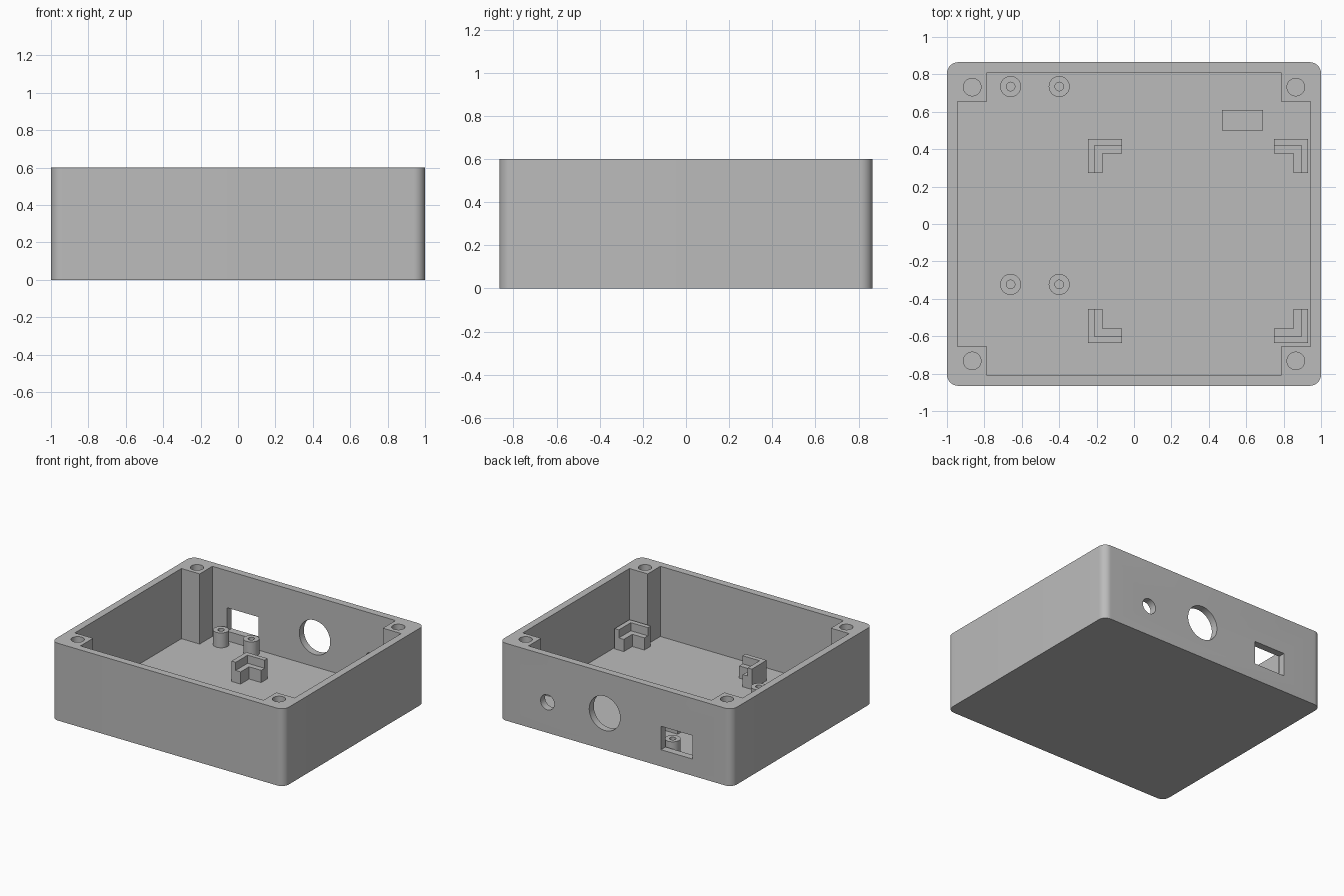
import bpy
import bmesh
from math import cos, sin, pi, radians
from mathutils import Matrix

cube = bpy.data.objects.get("Cube")
if cube:
    bpy.data.objects.remove(cube)

GREY = (0.5, 0.5, 0.5, 1)
plastic = bpy.data.materials.new("grey_plastic")
plastic.use_nodes = True
plastic.diffuse_color = GREY
plastic.node_tree.nodes["Principled BSDF"].inputs["Base Color"].default_value = GREY

# Main dimensions
W, D, H = 1.0, 0.865, 0.6
WALL, FLOOR = 0.056, 0.055
SINK = FLOOR - 0.005
SIGNS = [(1, 1), (-1, 1), (-1, -1), (1, -1)]


def prism(name, points, z0, z1, matrix=Matrix()):
    """Extrude a closed outline from z0 to z1."""
    bm = bmesh.new()
    face = bm.faces.new([bm.verts.new((x, y, z0)) for x, y in points])
    top = bmesh.ops.extrude_face_region(bm, geom=[face])["geom"]
    verts = [v for v in top if isinstance(v, bmesh.types.BMVert)]
    bmesh.ops.translate(bm, verts=verts, vec=(0, 0, z1 - z0))
    bmesh.ops.transform(bm, matrix=matrix, verts=bm.verts)
    bmesh.ops.recalc_face_normals(bm, faces=bm.faces)
    mesh = bpy.data.meshes.new(name)
    bm.to_mesh(mesh)
    bm.free()
    mesh.materials.append(plastic)
    obj = bpy.data.objects.new(name, mesh)
    bpy.context.scene.collection.objects.link(obj)
    return obj


def circle(x, y, r, n=48):
    return [(x + r * cos(2 * pi * i / n), y + r * sin(2 * pi * i / n)) for i in range(n)]


def rect(x0, x1, y0, y1):
    return [(x0, y0), (x1, y0), (x1, y1), (x0, y1)]


def cut(obj, cutter):
    """Subtract the cutter, bake the result and discard the cutter."""
    mod = obj.modifiers.new("cut", "BOOLEAN")
    mod.operation = "DIFFERENCE"
    mod.solver = "EXACT"
    mod.object = cutter
    graph = bpy.context.evaluated_depsgraph_get()
    graph.update()
    mesh = bpy.data.meshes.new_from_object(obj.evaluated_get(graph))
    obj.modifiers.clear()
    obj.data = mesh
    bpy.data.objects.remove(cutter)


def smooth(obj):
    obj.data.shade_smooth()
    obj.data.set_sharp_from_angle(angle=radians(30))


# Case body with rounded vertical corners
R = 0.06
outline = []
for k, (sx, sy) in enumerate(SIGNS):
    for i in range(13):
        a = pi / 2 * (k + i / 12)
        outline.append((sx * (W - R) + R * cos(a), sy * (D - R) + R * sin(a)))
case = prism("case_body", outline, 0, H)

# Cavity, leaving a square screw post in each corner
ix, iy, px, py = W - WALL, D - WALL, 0.787, 0.654
cavity = []
for k, (sx, sy) in enumerate(SIGNS):
    corner = [(ix, py), (px, py), (px, iy)]
    cavity += [(sx * x, sy * y) for x, y in (corner if k % 2 == 0 else corner[::-1])]
cut(case, prism("cavity_cutter", cavity, FLOOR, H + 0.1))

# Screw holes in the corner posts
for sx, sy in SIGNS:
    cut(case, prism("screw_cutter", circle(sx * 0.865, sy * 0.732, 0.047), 0.25, H + 0.1))

# Openings through the back wall: socket, large round, small round
upright = Matrix.Rotation(pi / 2, 4, "X")  # maps outline y to height, depth to -y
for shape in (rect(-0.66, -0.39, 0.13, 0.312),
              circle(0.093, 0.283, 0.133, 64),
              circle(0.585, 0.237, 0.059)):
    cut(case, prism("opening_cutter", shape, -D - 0.05, -D + WALL + 0.03, upright))
smooth(case)

# Hollow standoffs for the small circuit board
for x in (-0.66, -0.4):
    for y in (0.735, -0.323):
        post = prism("standoff", circle(x, y, 0.056), SINK, 0.17)
        cut(post, prism("standoff_cutter", circle(x, y, 0.023, 32), FLOOR + 0.01, 0.3))
        smooth(post)

# Four stepped corner holders: low ledge inside, raised lip outside
CX, CY, HX, HY, ARM = 0.342, -0.091, 0.589, 0.546, 0.182


def holder(name, sx, sy, thick, z0, z1):
    ell = [(0, 0), (ARM, 0), (ARM, thick), (thick, thick), (thick, ARM), (0, ARM)]
    prism(name, [(CX + sx * (HX - u), CY + sy * (HY - v)) for u, v in ell], z0, z1)


for sx, sy in SIGNS:
    holder("holder_ledge", sx, sy, 0.078, SINK, 0.15)
    holder("holder_lip", sx, sy, 0.036, 0.15, 0.213)

# Low support block behind the small opening
prism("support_block", rect(0.47, 0.69, 0.5, 0.61), SINK, 0.13)
